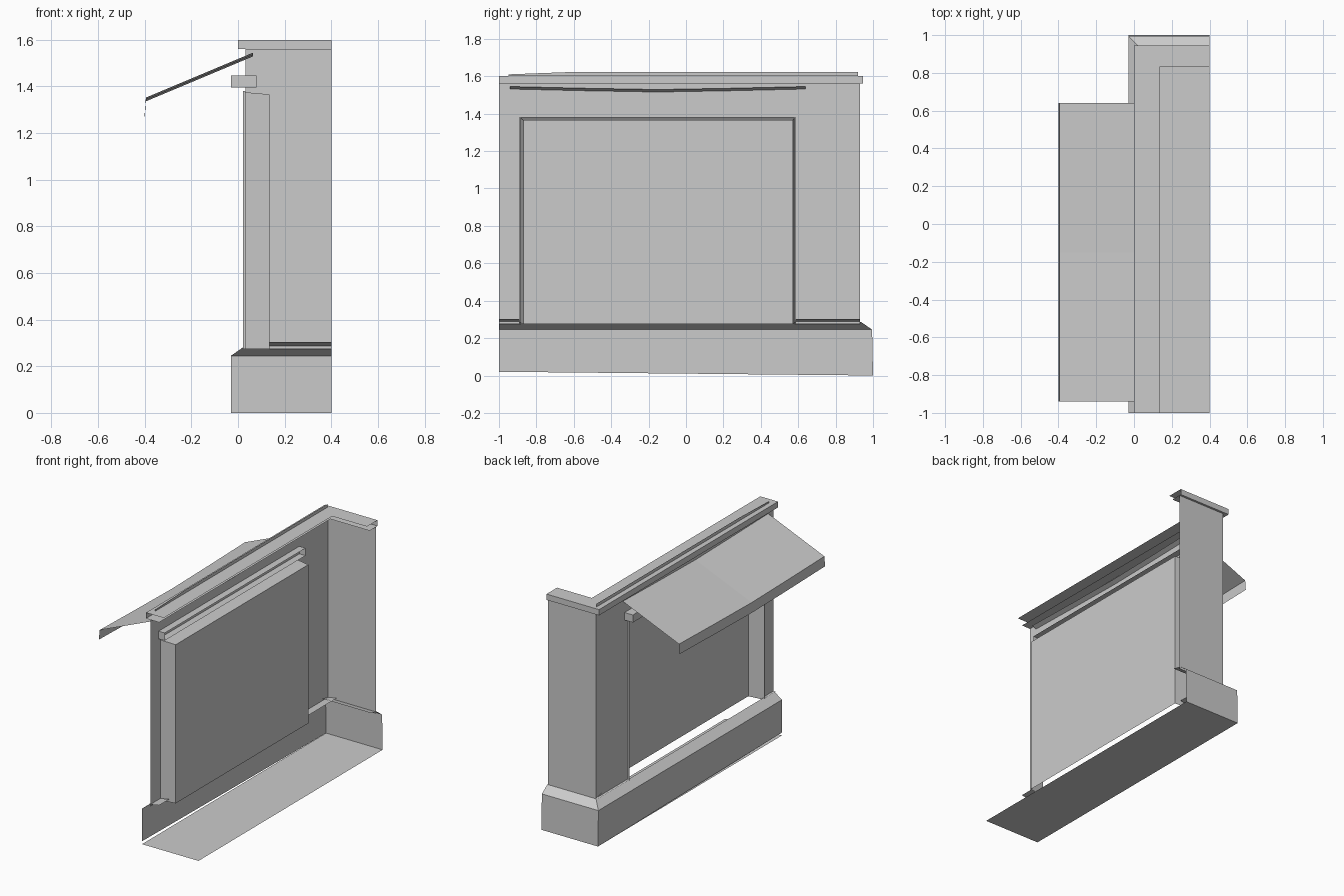
import bpy

if "Cube" in bpy.data.objects:
    bpy.data.objects.remove(bpy.data.objects["Cube"])

END = 0.4      # open end of the side return
NEAR = -1.0    # open end of the long wall


def mesh(name, verts, faces):
    me = bpy.data.meshes.new(name)
    me.from_pydata(verts, [], faces)
    me.update()
    ob = bpy.data.objects.new(name, me)
    bpy.context.collection.objects.link(ob)
    return ob


def corner_strip(name, profile):
    """Run an (x, y, z) profile along the long wall and round the corner."""
    v, f = [], []
    for x, y, z in profile:
        v += [(x, NEAR, z), (x, y, z), (END, y, z)]
    for i in range(len(profile) - 1):
        a, b = 3 * i, 3 * i + 3
        f += [(a, a + 1, b + 1, b)[::-1], (a + 1, a + 2, b + 2, b + 1)[::-1]]
    return mesh(name, v, f)


def along_y(name, profile, stations):
    """Extrude an (x, z) profile through (y, dz) stations."""
    n = len(profile)
    v = [(x, y, z + dz) for y, dz in stations for x, z in profile]
    f = [(s * n + i, s * n + i + 1, (s + 1) * n + i + 1, (s + 1) * n + i)
         for s in range(len(stations) - 1) for i in range(n - 1)]
    return mesh(name, v, f)


# floor slab underside
mesh("floor", [(-.03, -1, 0), (.4, -1, 0), (.4, 1, 0), (-.03, 1, 0)], [(3, 2, 1, 0)])

# plinth with sloping top; its open near end lifts slightly off the floor
plinth = corner_strip("plinth", [(-.03, 1, 0), (-.03, .995, .245), (.03, .935, .287)])
plinth.data.vertices[0].co.z = .02

# long wall around the window opening
W0, W1, WT, WB = -.89, .585, 1.38, .275
X, Y, TOP = .033, .93, 1.56
mesh("window_wall",
     [(X, NEAR, WB), (X, W0, WB), (X, W0, WT), (X, W1, WT), (X, W1, WB),
      (X, Y, WB), (X, Y, TOP), (X, W1, TOP), (X, W0, TOP), (X, NEAR, TOP)],
     [(0, 9, 8, 2, 1), (2, 8, 7, 3), (4, 3, 7, 6, 5)])

# side return wall
mesh("return_wall", [(X, Y, WB), (END, Y, WB), (END, Y, TOP), (X, Y, TOP)], [(0, 3, 2, 1)])

# window: projecting edge, slanting reveal and pane
rings = [(X, 0), (.022, 0), (.022, .006), (.135, .02)]
v, f = [], []
for x, d in rings:
    v += [(x, W0 + d, WB), (x, W0 + d, WT - d * .7), (x, W1 - d * .7, WT - d * .7), (x, W1 - d * .7, WB)]
for r in range(len(rings) - 1):
    f += [(4 * r + i, 4 * r + i + 1, 4 * r + i + 5, 4 * r + i + 4) for i in range(3)]
mesh("window_frame", v, f)
mesh("window_pane", v[-4:], [(0, 1, 2, 3)])

# inner ledges behind the plinth, beside the window
for name, a, b in (("ledge_near", NEAR, W0), ("ledge_far", W1, Y)):
    mesh(name, [(.02, a, .287), (.1, a, .302), (.1, b, .302), (.02, b, .287)], [(0, 1, 2, 3)])
mesh("ledge_return", [(.03, Y, .287), (END, Y, .287), (END, .87, .303), (.03, .87, .303)], [(0, 1, 2, 3)])

# cornice with flat inner lips
corner_strip("cornice", [(.1, .86, 1.56), (0, .945, 1.56), (0, .945, 1.6), (.135, .83, 1.6)])

# thin upstand above the cornice
mesh("upstand", [(.035, -.95, 1.6), (.035, .92, 1.6), (.035, .92, 1.622),
                 (.035, -.63, 1.622), (.035, -.95, 1.61)], [(0, 1, 2, 3, 4)])

# awning housing, open at the back
box = [(.08, 1.395), (-.03, 1.395), (-.03, 1.447), (.08, 1.447)]
along_y("awning_housing", box, [(-.91, 0), (.62, 0)])
for name, y in (("housing_end_near", -.91), ("housing_end_far", .62)):
    mesh(name, [(x, y, z) for x, z in box], [(0, 1, 2, 3)])

# awning cloth sagging towards the middle, with hanging valance
along_y("awning", [(.065, 1.545), (-.395, 1.352), (-.4, 1.285)],
        [(-.94, 0), (-.55, -.009), (-.15, -.016), (.25, -.009), (.64, 0)])
